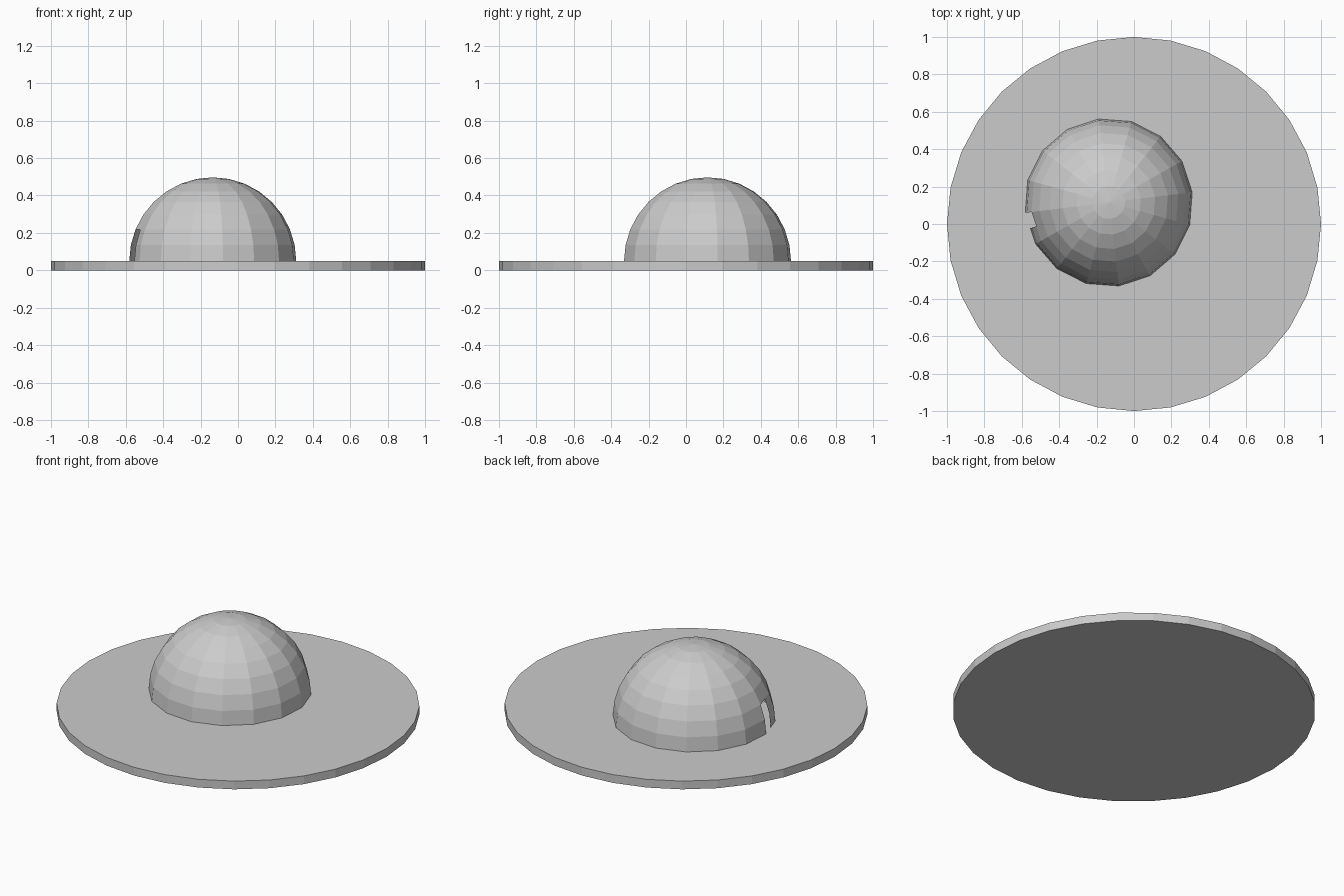
import bpy, bmesh
from math import radians, degrees, atan2, sin, cos
from mathutils import Matrix, Vector

if "Cube" in bpy.data.objects:
    bpy.data.objects.remove(bpy.data.objects["Cube"])


def add_object(name, bm, location=(0, 0, 0)):
    mesh = bpy.data.meshes.new(name)
    bm.to_mesh(mesh)
    bm.free()
    obj = bpy.data.objects.new(name, mesh)
    obj.location = location
    bpy.context.collection.objects.link(obj)
    return obj


# Flat round base
bm = bmesh.new()
bmesh.ops.create_cone(bm, cap_ends=True, segments=32, radius1=1, radius2=1,
                      depth=0.05, matrix=Matrix.Translation((0, 0, 0.025)))
add_object("base_disc", bm)

# Hollow dome: upper half of a sphere, turned slightly
TURN = 7.0
bm = bmesh.new()
bmesh.ops.create_uvsphere(bm, u_segments=16, v_segments=16, radius=0.45,
                          matrix=Matrix.Rotation(radians(TURN), 4, 'Z'))
bmesh.ops.delete(bm, geom=[v for v in bm.verts if v.co.z < -0.01], context='VERTS')


def faces_between(low, high):
    """Faces of the two lowest rings whose centre lies in an angle range."""
    found = []
    for f in bm.faces:
        c = f.calc_center_median()
        angle = degrees(atan2(c.y, c.x)) % 360
        if c.z < 0.165 and low < angle < high:
            found.append(f)
    return found


# Doorway: split one segment down its middle and open one half
start = 180 + TURN
middle = radians(start + 11.25)
panel = faces_between(start, start + 22.5)
geom = set(panel)
for f in panel:
    geom.update(f.edges)
    geom.update(f.verts)
bmesh.ops.bisect_plane(bm, geom=list(geom), plane_co=Vector((0, 0, 0)),
                       plane_no=Vector((-sin(middle), cos(middle), 0)))
bmesh.ops.delete(bm, geom=faces_between(start, start + 11.25), context='FACES')
add_object("dome", bm, (-0.135, 0.115, 0.047))
